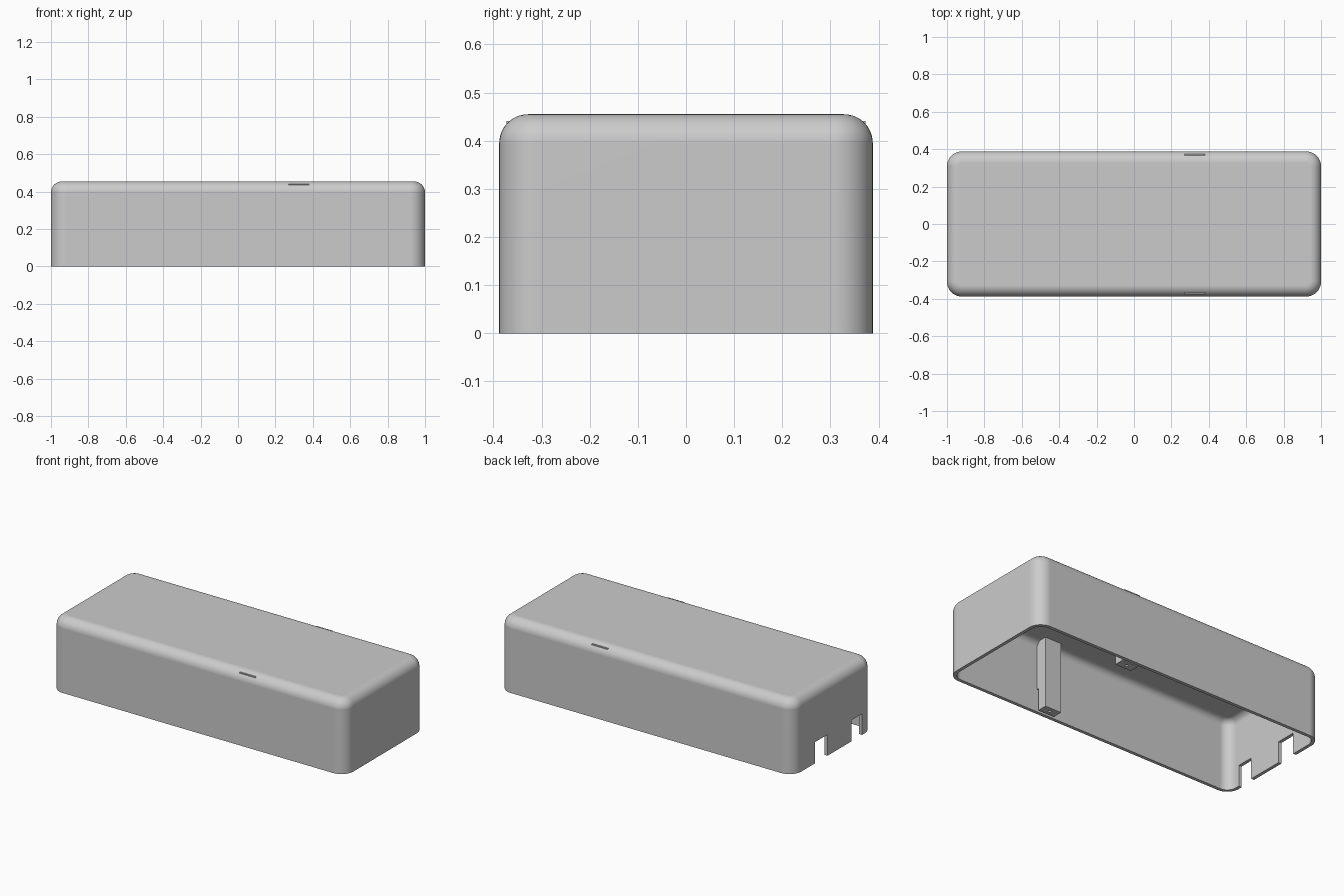
import bpy, bmesh, math

if "Cube" in bpy.data.objects:
    bpy.data.objects.remove(bpy.data.objects["Cube"], do_unlink=True)

grey = bpy.data.materials.new("plain_grey")
grey.use_nodes = True
COLOUR = (0.6, 0.6, 0.6, 1)
grey.diffuse_color = COLOUR
grey.node_tree.nodes["Principled BSDF"].inputs["Base Color"].default_value = COLOUR

HALF_X, HALF_Y, HEIGHT = 1.0, 0.388, 0.455
CORNER, FILLET, WALL = 0.08, 0.06, 0.02
STEPS = 10


def finish(name, bm):
    bmesh.ops.recalc_face_normals(bm, faces=bm.faces)
    mesh = bpy.data.meshes.new(name)
    bm.to_mesh(mesh)
    bm.free()
    mesh.materials.append(grey)
    obj = bpy.data.objects.new(name, mesh)
    bpy.context.collection.objects.link(obj)
    return obj


def activate(obj):
    bpy.ops.object.select_all(action="DESELECT")
    obj.select_set(True)
    bpy.context.view_layer.objects.active = obj


def cut(obj, cutter):
    cutter.hide_render = True
    mod = obj.modifiers.new("cut", "BOOLEAN")
    mod.operation, mod.solver, mod.object = "DIFFERENCE", "EXACT", cutter
    activate(obj)
    bpy.ops.object.modifier_apply(modifier=mod.name)
    bpy.data.objects.remove(cutter, do_unlink=True)


def box(name, lo, hi):
    bm = bmesh.new()
    bmesh.ops.create_cube(bm, size=1)
    for v in bm.verts:
        for i in range(3):
            v.co[i] = lo[i] if v.co[i] < 0 else hi[i]
    return finish(name, bm)


def ring(bm, inset, z):
    """Rounded rectangle of vertices, shrunk by inset."""
    verts = []
    radius = CORNER - inset
    for quarter, (sx, sy) in enumerate(((1, 1), (-1, 1), (-1, -1), (1, -1))):
        for k in range(STEPS + 1):
            a = (quarter + k / STEPS) * math.pi / 2
            verts.append(bm.verts.new((sx * (HALF_X - CORNER) + radius * math.cos(a),
                                       sy * (HALF_Y - CORNER) + radius * math.sin(a), z)))
    return verts


def skin(bm, rings):
    for low, high in zip(rings, rings[1:]):
        for i in range(len(low)):
            j = (i + 1) % len(low)
            bm.faces.new((low[i], low[j], high[j], high[i]))


def dome(bm, offset):
    """Wall, top fillet and cap at a given offset from the outer surface."""
    rings = [ring(bm, offset, 0)]
    radius = FILLET - offset
    for k in range(STEPS + 1):
        a = k / STEPS * math.pi / 2
        rings.append(ring(bm, FILLET - radius * math.cos(a),
                          HEIGHT - FILLET + radius * math.sin(a)))
    skin(bm, rings)
    bm.faces.new(rings[-1])
    return rings[0]


# Hollow cover, open underneath
bm = bmesh.new()
skin(bm, [dome(bm, 0), dome(bm, WALL)])
cover = finish("cover", bm)

# Two cable notches in the end wall
for centre, width in ((0.115, 0.125), (-0.23, 0.105)):
    cut(cover, box("notch_cutter", (-1.1, centre - width / 2, -0.1),
                   (-0.9, centre + width / 2, 0.13)))
activate(cover)
bpy.ops.object.shade_smooth_by_angle(angle=math.radians(35))
weighted = cover.modifiers.new("even_normals", "WEIGHTED_NORMAL")
weighted.keep_sharp = True

# Screw posts on both long walls, stepped near the base, tops just breaking the fillet
POST_X, POST_HALF = 0.325, 0.055
PROFILE = ((0.373, 0.441), (0.373, 0.14), (0.355, 0.14),
           (0.355, 0.003), (0.295, 0.003), (0.295, 0.441))
for side, label in ((-1, "front"), (1, "back")):
    bm = bmesh.new()
    face = bm.faces.new([bm.verts.new((POST_X - POST_HALF, side * y, z)) for y, z in PROFILE])
    grown = bmesh.ops.extrude_face_region(bm, geom=[face])["geom"]
    bmesh.ops.translate(bm, vec=(2 * POST_HALF, 0, 0),
                        verts=[g for g in grown if isinstance(g, bmesh.types.BMVert)])
    post = finish(label + "_screw_post", bm)

    # Screw hole in the foot of the post
    bm = bmesh.new()
    bmesh.ops.create_cone(bm, cap_ends=True, segments=16, radius1=0.009, radius2=0.009, depth=0.2)
    bmesh.ops.translate(bm, vec=(POST_X, side * 0.325, 0), verts=bm.verts)
    cut(post, finish("hole_cutter", bm))
